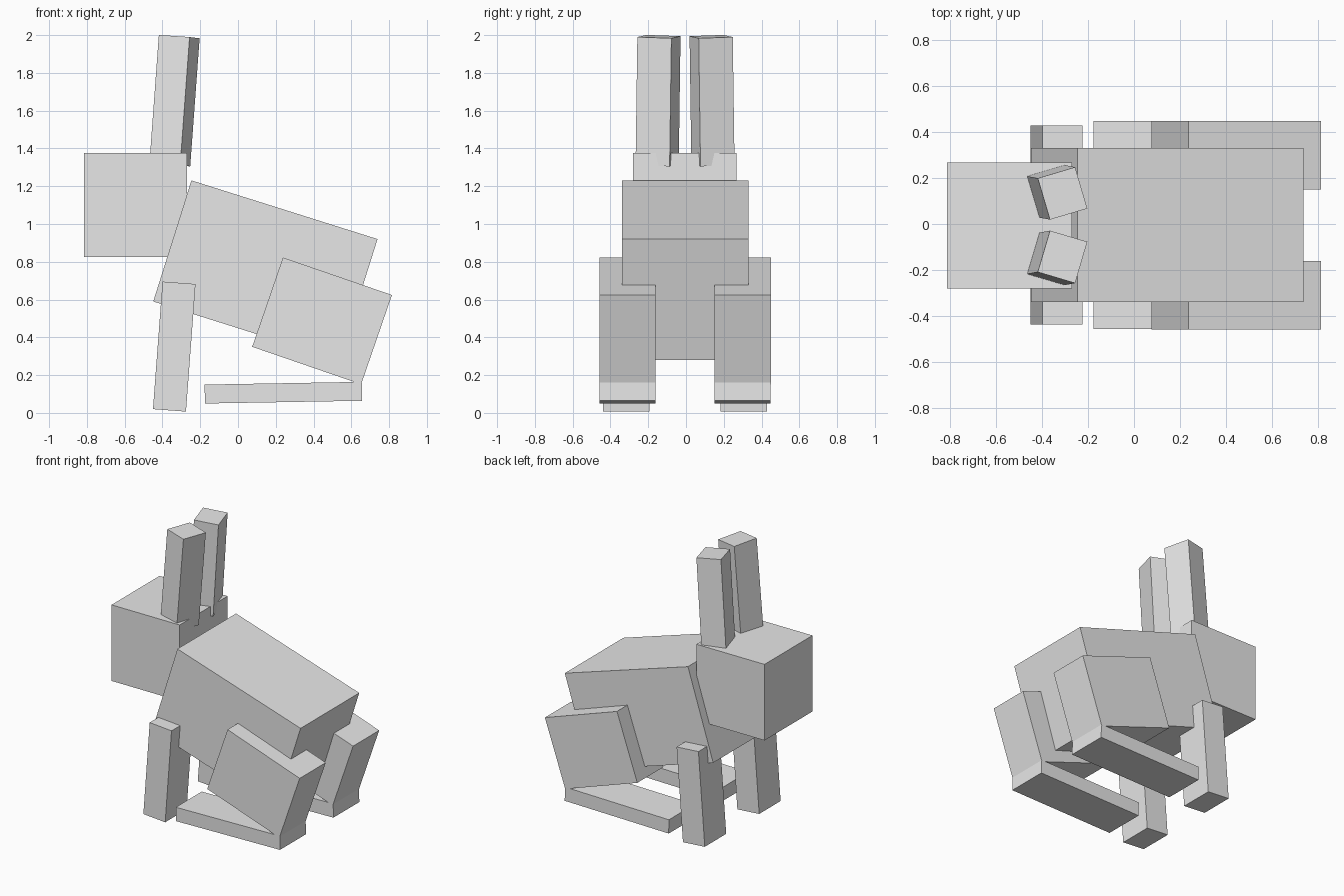
import bpy
import bmesh
from math import radians
from mathutils import Matrix

cube = bpy.data.objects.get("Cube")
if cube:
    bpy.data.objects.remove(cube, do_unlink=True)

grey = bpy.data.materials.new("plain grey")
grey.use_nodes = True
GREY = (0.8, 0.8, 0.8, 1)
grey.diffuse_color = GREY
grey.node_tree.nodes["Principled BSDF"].inputs["Base Color"].default_value = GREY

MID_Y = -0.005  # symmetry plane of the animal


def box(name, center, size, pitch=0, roll=0, yaw=0):
    """Box turned by yaw first, then pitch, then roll (degrees)."""
    mesh = bpy.data.meshes.new(name)
    bm = bmesh.new()
    bmesh.ops.create_cube(bm, size=1, matrix=Matrix.Diagonal((*size, 1)))
    bm.to_mesh(mesh)
    bm.free()
    mesh.materials.append(grey)
    obj = bpy.data.objects.new(name, mesh)
    obj.location = center
    obj.rotation_mode = 'ZYX'
    obj.rotation_euler = (radians(roll), radians(pitch), radians(yaw))
    bpy.context.collection.objects.link(obj)
    return obj


# Body and head, the head pointing to -x
box("body", (0.145, MID_Y, 0.755), (1.033, 0.67, 0.672), pitch=17.5)
box("head", (-0.5425, MID_Y - 0.002, 1.1), (0.545, 0.548, 0.55))

# Paired parts on both flanks
for side, sign in (("near", -1), ("far", 1)):
    def y(offset):
        return MID_Y + sign * offset

    box(side + "_ear", (-0.336, y(0.143), 1.653), (0.17, 0.188, 0.68),
        pitch=4.2, roll=sign * 0.8, yaw=sign * 16.5)
    box(side + "_front_leg", (-0.3375, y(0.311), 0.351), (0.175, 0.245, 0.677), pitch=4.3)
    box(side + "_haunch", (0.445, y(0.305), 0.487), (0.61, 0.298, 0.5), pitch=19)
    box(side + "_hind_foot", (0.24, y(0.305), 0.107), (0.832, 0.296, 0.1), pitch=-1)
